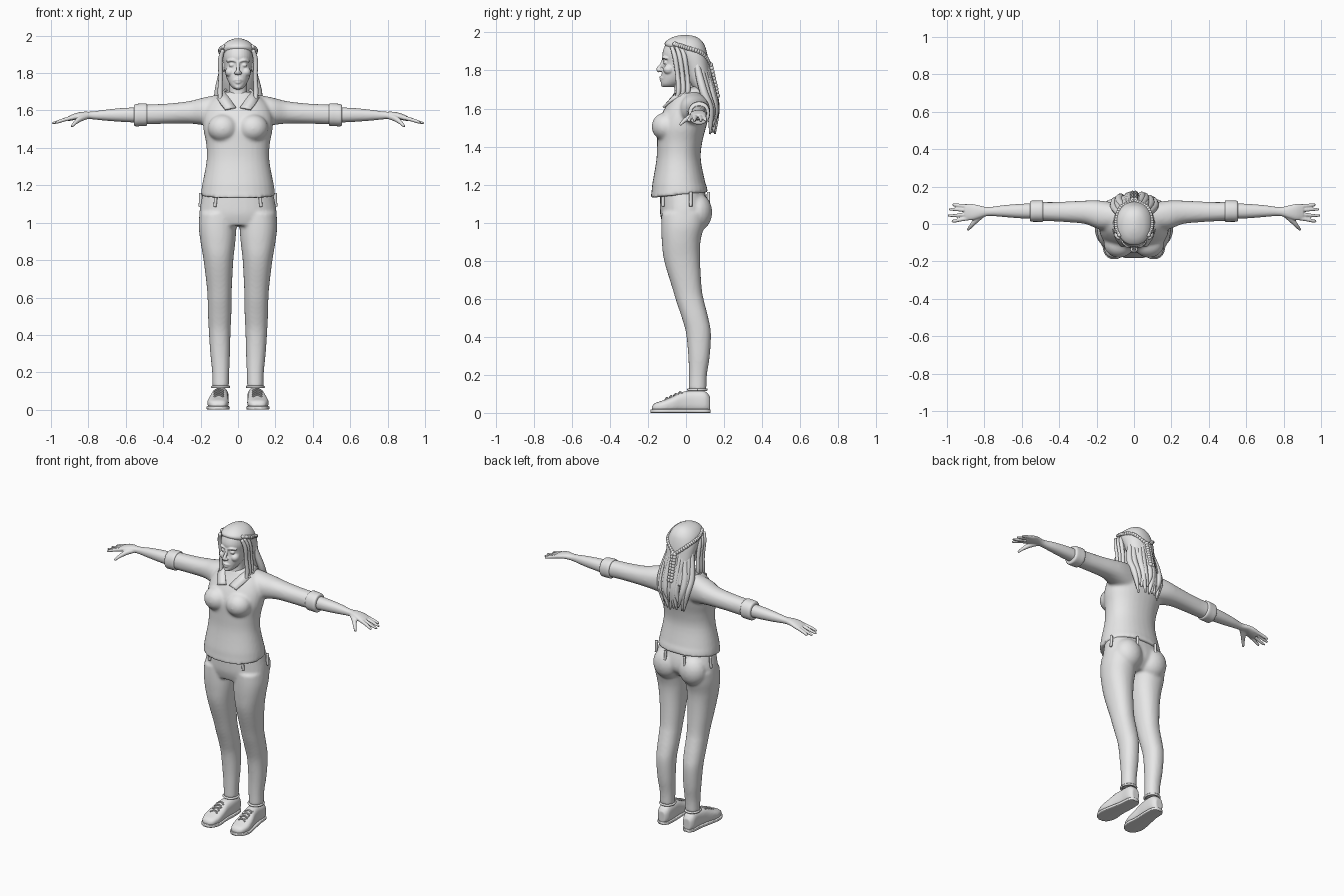
import bpy
import bmesh
import math
import random
from mathutils import Vector, Matrix

random.seed(4)
if "Cube" in bpy.data.objects:
    bpy.data.objects.remove(bpy.data.objects["Cube"])

clay = bpy.data.materials.new("plain_grey")
clay.use_nodes = True
grey = (0.8, 0.8, 0.8, 1)
clay.diffuse_color = grey
clay.node_tree.nodes["Principled BSDF"].inputs["Base Color"].default_value = grey


def smooth_path(rows, steps=4):
    """Interpolate rows of numbers with a Catmull-Rom spline."""
    out = []
    last = len(rows) - 1
    for i in range(last):
        a, b, c, d = (rows[max(i - 1, 0)], rows[i], rows[i + 1], rows[min(i + 2, last)])
        for s in range(steps):
            t = s / steps
            out.append([q + t / 2 * (r - p + t * (2 * p - 5 * q + 4 * r - w + t * (3 * (q - r) + w - p)))
                        for p, q, r, w in zip(a, b, c, d)])
    out.append(list(rows[last]))
    return out


def skin_rings(bm, rings):
    """Bridge rings of points and close both ends."""
    loops = [[bm.verts.new(p) for p in ring] for ring in rings]
    n = len(loops[0])
    faces = [bm.faces.new(loops[0][::-1]), bm.faces.new(loops[-1])]
    for low, high in zip(loops, loops[1:]):
        for k in range(n):
            m = (k + 1) % n
            faces.append(bm.faces.new((low[k], low[m], high[m], high[k])))
    bmesh.ops.recalc_face_normals(bm, faces=faces)


def loft(bm, axis, sections, power=2.2, sides=32):
    """Rows are (position, a_min, a_max, b_min, b_max) across one world axis."""
    place = {"x": lambda t, a, b: (t, a, b), "y": lambda t, a, b: (a, t, b),
             "z": lambda t, a, b: (a, b, t)}[axis]
    rings = []
    for t, a0, a1, b0, b1 in smooth_path(sections):
        ring = []
        for k in range(sides):
            u = math.tau * k / sides
            c, s = math.cos(u), math.sin(u)
            c = math.copysign(abs(c) ** (2 / power), c)
            s = math.copysign(abs(s) ** (2 / power), s)
            ring.append(place(t, (a0 + a1 + (a1 - a0) * c) / 2, (b0 + b1 + (b1 - b0) * s) / 2))
        rings.append(ring)
    skin_rings(bm, rings)


def body_loft(bm, sections, power=2.2):
    """Symmetric upright form: rows are (height, half_width, front, back)."""
    loft(bm, "z", [(z, -w, w, f, b) for z, w, f, b in sections], power)


def strand(bm, rows, sides=10):
    """Tapered round tube through rows of (x, y, z, radius)."""
    path = smooth_path(rows)
    pts = [Vector(r[:3]) for r in path]
    side = None
    rings = []
    for i, p in enumerate(pts):
        d = (pts[min(i + 1, len(pts) - 1)] - pts[max(i - 1, 0)]).normalized()
        side = d.orthogonal() if side is None else side - d * side.dot(d)
        side.normalize()
        up = d.cross(side)
        angles = [math.tau * k / sides for k in range(sides)]
        rings.append([p + path[i][3] * (math.cos(a) * side + math.sin(a) * up) for a in angles])
    skin_rings(bm, rings)


def ball(bm, centre, radii):
    m = Matrix.Translation(centre) @ Matrix.Diagonal((*radii, 1))
    bmesh.ops.create_uvsphere(bm, u_segments=20, v_segments=12, radius=1, matrix=m)


def mirror(bm):
    """Copy everything built so far to the other side."""
    new = bmesh.ops.duplicate(bm, geom=bm.verts[:] + bm.edges[:] + bm.faces[:])["geom"]
    for v in new:
        if isinstance(v, bmesh.types.BMVert):
            v.co.x = -v.co.x
    bmesh.ops.reverse_faces(bm, faces=[f for f in new if isinstance(f, bmesh.types.BMFace)])


def finish(bm, name, voxel=0, relax=4):
    for f in bm.faces:
        f.smooth = True
    mesh = bpy.data.meshes.new(name)
    bm.to_mesh(mesh)
    bm.free()
    mesh.materials.append(clay)
    ob = bpy.data.objects.new(name, mesh)
    bpy.context.collection.objects.link(ob)
    if voxel:
        fuse = ob.modifiers.new("fuse", "REMESH")
        fuse.mode = "VOXEL"
        fuse.voxel_size = voxel
        fuse.use_smooth_shade = True
        soft = ob.modifiers.new("soften", "SMOOTH")
        soft.iterations = relax
    return ob


# Shirt: sleeves and bust on both sides, then the trunk
bm = bmesh.new()
loft(bm, "x", [(.08, -.03, .11, 1.5, 1.69), (.18, -.03, .125, 1.52, 1.67), (.26, 0, .125, 1.53, 1.65),
               (.36, .01, .12, 1.53, 1.638), (.45, .015, .117, 1.527, 1.633), (.52, .018, .12, 1.525, 1.63)])
ball(bm, (.08, -.105, 1.505), (.082, .076, .075))
mirror(bm)
body_loft(bm, [(1.145, .199, -.186, .116), (1.2, .192, -.178, .104), (1.33, .168, -.156, .078),
               (1.42, .17, -.152, .085), (1.5, .185, -.15, .105), (1.57, .185, -.128, .122),
               (1.63, .165, -.095, .122), (1.67, .125, -.07, .1), (1.7, .075, -.055, .07)])
for v in bm.verts:
    if v.co.z < 1.2:
        v.co.z += .1 * (v.co.y + .035)
finish(bm, "shirt", .009, 6)

# Rolled sleeve cuffs
bm = bmesh.new()
loft(bm, "x", [(.485, .02, .115, 1.53, 1.625), (.49, .012, .126, 1.518, 1.637), (.52, .012, .126, 1.516, 1.637),
               (.55, .013, .124, 1.516, 1.633), (.557, .022, .115, 1.525, 1.623)])
mirror(bm)
finish(bm, "sleeve_cuffs")

# Shirt collar: folded band with pointed wings
bm = bmesh.new()
upper = [(0, .075, 1.715), (.055, .055, 1.715), (.072, 0, 1.7), (.055, -.055, 1.675), (.012, -.108, 1.615)]
lower = [(0, .112, 1.675), (.075, .095, 1.68), (.112, .01, 1.672), (.1, -.07, 1.645), (.068, -.12, 1.605)]
rows = list(zip(smooth_path(upper), smooth_path(lower)))
verts = [(bm.verts.new(a), bm.verts.new(b)) for a, b in rows]
for (a, b), (c, d) in zip(verts, verts[1:]):
    bm.faces.new((a, b, d, c))
mirror(bm)
bmesh.ops.remove_doubles(bm, verts=bm.verts, dist=.001)
bmesh.ops.recalc_face_normals(bm, faces=bm.faces)
collar = finish(bm, "collar")
thick = collar.modifiers.new("thickness", "SOLIDIFY")
thick.thickness = .012
thick.offset = 0

# Forearms and hands
bm = bmesh.new()
loft(bm, "x", [(.48, .028, .112, 1.533, 1.618), (.6, .03, .108, 1.538, 1.614), (.7, .038, .1, 1.545, 1.605),
               (.78, .043, .09, 1.553, 1.594), (.83, .03, .1, 1.556, 1.593), (.87, .02, .108, 1.55, 1.585),
               (.905, .022, .106, 1.543, 1.57)])
for base, tip, reach in ((.093, .102, .965), (.074, .078, .99), (.053, .045, .995), (.033, .016, .975)):
    strand(bm, [(.87, base, 1.565, .012), (.92, (base + tip) / 2, 1.553, .0105),
                (.96, tip, 1.54, .009), (reach, tip, 1.532, .006)])
strand(bm, [(.8, .055, 1.57, .014), (.84, .025, 1.557, .016), (.87, -.01, 1.535, .011), (.89, -.032, 1.513, .007)])
mirror(bm)
finish(bm, "forearms_and_hands", .0045, 3)

# Trousers: legs and seat, then the waist
bm = bmesh.new()
loft(bm, "z", [(1.05, .006, .206, -.128, .11), (.98, .008, .21, -.13, .095), (.9, .014, .201, -.127, .076),
               (.8, .025, .184, -.115, .074), (.65, .033, .166, -.07, .083), (.58, .035, .162, -.049, .097),
               (.5, .036, .16, -.022, .117), (.42, .04, .156, 0, .131), (.3, .043, .148, .012, .125),
               (.2, .047, .138, .015, .11), (.12, .049, .136, .014, .107)])
ball(bm, (.095, .058, 1.055), (.092, .08, .1))
mirror(bm)
body_loft(bm, [(1.19, .18, -.135, .09), (1.1, .2, -.137, .115), (1.04, .207, -.135, .11), (.985, .2, -.12, .06)])
finish(bm, "trousers", .009)

# Belt loops and ankle hems
bm = bmesh.new()
for x, y in ((.12, -.121), (.2, .025), (.07, .118)):
    strand(bm, [(x, y, 1.16, .009), (x, y, 1.12, .009), (x + .004, y, 1.085, .008)])
ring = [(.0925 + .044 * math.cos(a), .06 + .047 * math.sin(a), .122, .007)
        for a in (math.tau * k / 16 for k in range(17))]
strand(bm, ring)
mirror(bm)
finish(bm, "belt_loops_and_hems")

# Shoe uppers
bm = bmesh.new()
loft(bm, "y", [(-.18, .085, .125, .01, .032), (-.165, .064, .148, .005, .05), (-.12, .05, .163, .003, .066),
               (-.07, .05, .158, .003, .086), (-.02, .053, .145, .003, .11), (.04, .05, .136, .003, .118),
               (.1, .052, .134, .003, .114), (.127, .068, .118, .01, .085)], 2.7)
mirror(bm)
finish(bm, "shoe_uppers", .006)

# Shoe soles
bm = bmesh.new()
loft(bm, "y", [(-.186, .085, .125, 0, .018), (-.168, .06, .152, 0, .02), (-.12, .044, .168, 0, .02),
               (-.05, .05, .158, 0, .02), (.04, .047, .14, 0, .02), (.105, .052, .134, 0, .02),
               (.13, .072, .114, 0, .018)], 6)
mirror(bm)
finish(bm, "shoe_soles")

# Shoe laces
bm = bmesh.new()
for k in range(4):
    y, z = -.1 + .023 * k, .076 + .0102 * k
    for lean in (-.01, .01):
        strand(bm, [(.078, y - lean, z - .006, .004), (.103, y, z + .004, .004), (.128, y + lean, z - .006, .004)])
mirror(bm)
finish(bm, "shoe_laces")

# Head: paired features, then skull, neck, nose and mouth
bm = bmesh.new()
ball(bm, (.033, -.107, 1.842), (.016, .013, .01))
ball(bm, (.012, -.137, 1.8), (.009, .011, .008))
ball(bm, (.043, -.09, 1.805), (.026, .03, .026))
ball(bm, (.083, -.01, 1.84), (.014, .022, .034))
strand(bm, [(.01, -.12, 1.862, .006), (.035, -.12, 1.869, .007), (.06, -.1, 1.862, .006)])
mirror(bm)
body_loft(bm, [(1.714, .02, -.12, -.06), (1.728, .036, -.13, -.03), (1.755, .053, -.13, .02),
               (1.79, .066, -.127, .06), (1.84, .075, -.118, .08), (1.89, .08, -.124, .09),
               (1.94, .07, -.105, .08), (1.968, .04, -.07, .045)])
body_loft(bm, [(1.6, .07, -.08, .07), (1.65, .055, -.065, .06), (1.7, .048, -.06, .05), (1.77, .048, -.055, .05)])
strand(bm, [(0, -.116, 1.862, .009), (0, -.129, 1.83, .009), (0, -.146, 1.806, .011), (0, -.137, 1.793, .007)])
strand(bm, [(-.026, -.119, 1.759, .005), (0, -.134, 1.764, .007), (.026, -.119, 1.759, .005)])
strand(bm, [(-.021, -.119, 1.753, .005), (0, -.132, 1.75, .008), (.021, -.119, 1.753, .005)])
ball(bm, (0, -.115, 1.726), (.02, .018, .014))
finish(bm, "head", .004, 3)

# Hair swept back from the forehead
bm = bmesh.new()
body_loft(bm, [(1.64, .09, .08, .16), (1.7, .09, .04, .15), (1.76, .09, .005, .133), (1.82, .095, -.015, .122),
               (1.87, .098, -.045, .115), (1.91, .096, -.09, .106), (1.94, .086, -.113, .094),
               (1.965, .063, -.09, .073), (1.98, .034, -.055, .045), (1.986, .01, -.025, .015)])
finish(bm, "hair_cap")

# Loose locks down the back
bm = bmesh.new()
for k in range(13):
    u = k / 6 - 1
    x, bend = .09 * u, .05 * u * u
    sway = random.uniform(-.015, .015)
    strand(bm, [(x * .8, .1 - bend, 1.87, .012), (x, .118 - bend, 1.78, .019),
                (x * 1.1 + sway, .145 - bend, 1.68, .021), (x + sway, .158 - bend * .6, 1.59, .019),
                (x * .9 - sway, .152 - bend * .5, random.uniform(1.46, 1.53), .005)])
finish(bm, "back_locks")

# Locks beside the face, and braids meeting at the back
bm = bmesh.new()
for shift in (0, .025, .05):
    strand(bm, [(.08, shift - .075, 1.925, .01), (.094, shift - .058, 1.87, .013), (.093, shift - .045, 1.78, .012),
                (.096, shift - .04, 1.69, .013), (.09, shift - .06, 1.62 + shift, .004)])
for x, y, z in smooth_path([(.078, -.06, 1.94), (.096, 0, 1.92), (.075, .085, 1.89), (.005, .126, 1.83)], 7):
    ball(bm, (x, y, z), (.011, .011, .012))
for k in range(10):
    ball(bm, (.008, .13 + .004 * k, 1.83 - .018 * k), (.013, .012, .013))
mirror(bm)
finish(bm, "side_locks_and_braids")
